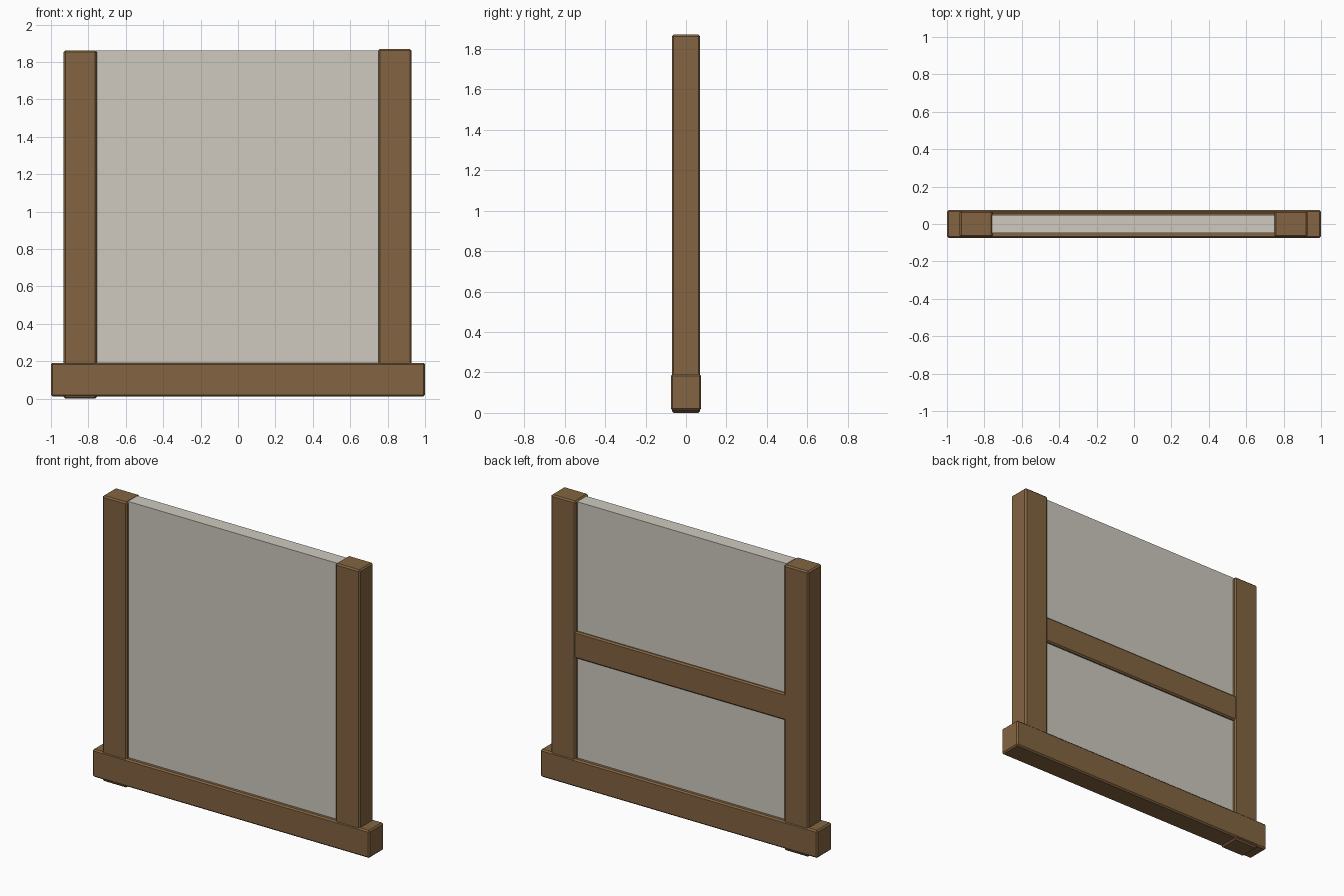
import bpy

if "Cube" in bpy.data.objects:
    bpy.data.objects.remove(bpy.data.objects["Cube"])


def material(name, color):
    m = bpy.data.materials.new(name)
    m.diffuse_color = (*color, 1)
    m.use_nodes = True
    m.node_tree.nodes["Principled BSDF"].inputs["Base Color"].default_value = m.diffuse_color
    return m


wood = material("brown_wood", (0.227, 0.127, 0.053))
plaster = material("pale_plaster", (0.62, 0.59, 0.52))


def box(name, x, y, z, mat, bevel=0.0):
    """Box from (min, max) ranges, with optional chamfered edges."""
    bpy.ops.mesh.primitive_cube_add(
        size=1, location=[(r[0] + r[1]) / 2 for r in (x, y, z)])
    ob = bpy.context.object
    ob.name = name
    ob.scale = [r[1] - r[0] for r in (x, y, z)]
    bpy.ops.object.transform_apply(location=False, rotation=False, scale=True)
    ob.data.materials.append(mat)
    if bevel:
        mod = ob.modifiers.new("chamfer", "BEVEL")
        mod.width = bevel
        mod.segments = 1
    return ob


# Bottom beam
box("sill_beam", (-1, 1), (-0.075, 0.075), (0.012, 0.192), wood, 0.009)

# Upright posts, slightly uneven in height, passing through the sill
box("left_post", (-0.932, -0.755), (-0.07, 0.07), (0, 1.862), wood, 0.009)
box("right_post", (0.75, 0.928), (-0.07, 0.07), (0.013, 1.87), wood, 0.009)

# Infill wall panel
box("wall_panel", (-0.76, 0.76), (-0.048, 0.048), (0.18, 1.862), plaster)

# Middle rail, visible on the back only
box("back_rail", (-0.78, 0.78), (-0.04, 0.065), (0.845, 1.02), wood, 0.009)
